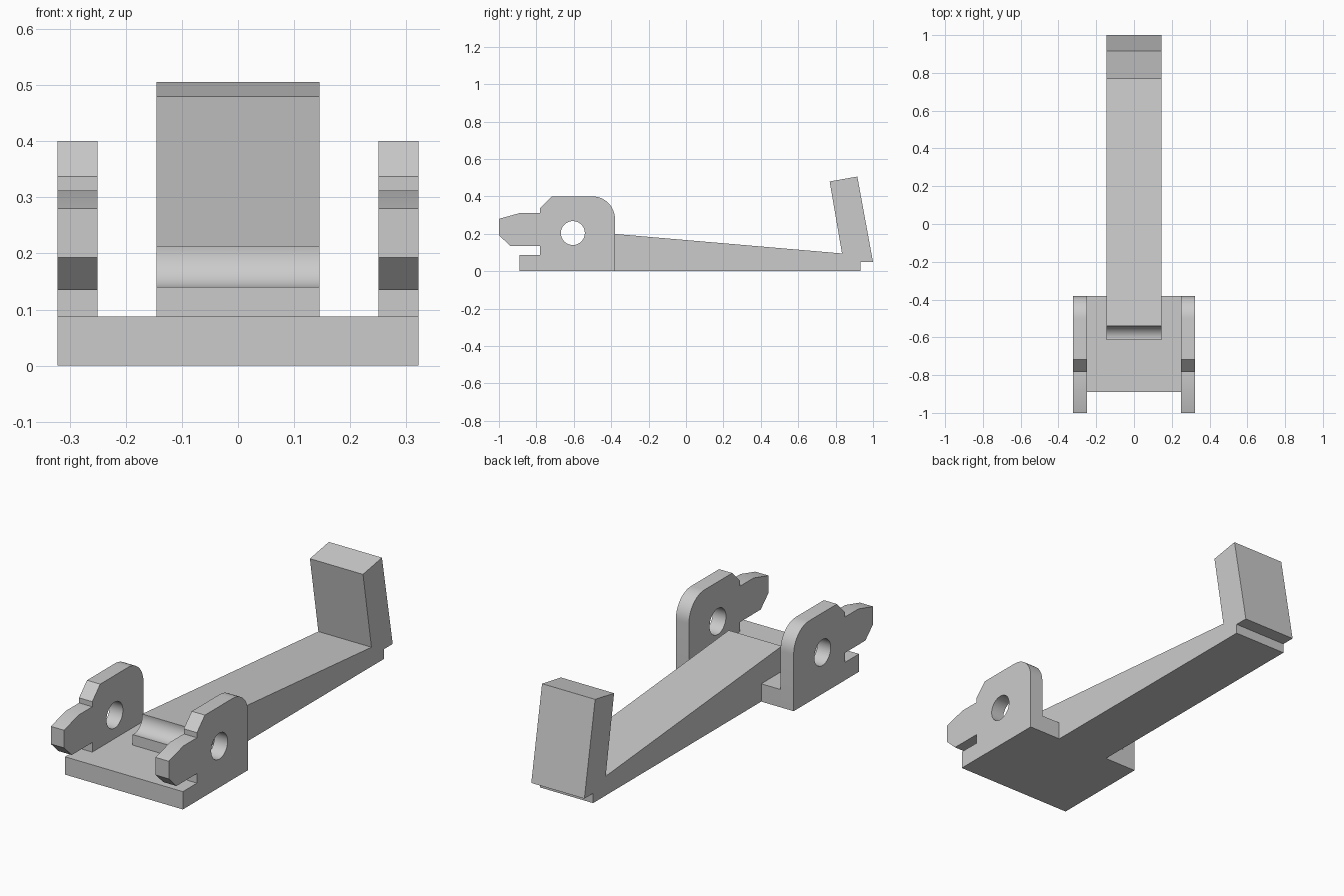
import bpy
import bmesh
from math import cos, sin, radians

if "Cube" in bpy.data.objects:
    bpy.data.objects.remove(bpy.data.objects["Cube"])

grey = bpy.data.materials.new("plain grey")
grey.use_nodes = True
COLOUR = (0.6, 0.6, 0.6, 1)
grey.diffuse_color = COLOUR
grey.node_tree.nodes["Principled BSDF"].inputs["Base Color"].default_value = COLOUR

PIVOT = (-0.605, 0.204)
HOLE_R = 0.064
HALF_W, INNER = 0.322, 0.25
FRONT, BACK, DECK = -0.89, -0.38, 0.088


def arc(centre, radius, start, end, steps):
    """Points (y, z) along a circular arc, angles in degrees."""
    angles = [radians(start + (end - start) * i / steps) for i in range(steps + 1)]
    return [(centre[0] + radius * cos(a), centre[1] + radius * sin(a)) for a in angles]


def extrude(name, profile, x0, x1):
    """Solid made by sweeping a (y, z) profile from x0 to x1."""
    bm = bmesh.new()
    face = bm.faces.new([bm.verts.new((x0, y, z)) for y, z in profile])
    swept = bmesh.ops.extrude_face_region(bm, geom=[face])["geom"]
    verts = [v for v in swept if isinstance(v, bmesh.types.BMVert)]
    bmesh.ops.translate(bm, verts=verts, vec=(x1 - x0, 0, 0))
    bmesh.ops.recalc_face_normals(bm, faces=bm.faces)
    mesh = bpy.data.meshes.new(name)
    bm.to_mesh(mesh)
    bm.free()
    mesh.materials.append(grey)
    obj = bpy.data.objects.new(name, mesh)
    bpy.context.collection.objects.link(obj)
    return obj


def select_only(obj):
    bpy.ops.object.select_all(action="DESELECT")
    obj.select_set(True)
    bpy.context.view_layer.objects.active = obj


# Base plate between the cheeks
parts = [extrude("base_plate", [(FRONT, 0), (BACK, 0), (BACK, DECK), (FRONT, DECK)],
                 -INNER, INNER)]

# Hooked cheeks with rounded rear corner and pivot hole
cheek = [(FRONT, 0), (BACK, 0)]
cheek += arc((BACK - 0.12, 0.28), 0.12, 0, 90, 12)
cheek += [(-0.718, 0.4), (-0.78, 0.337), (-0.78, 0.312), (-0.885, 0.312),
          (-1, 0.28), (-1, 0.193), (-0.94, 0.135), (-0.78, 0.135),
          (-0.78, DECK), (FRONT, DECK)]
cutter = extrude("hole_cutter", arc(PIVOT, HOLE_R, 0, 352.5, 47), -0.5, 0.5)
for name, side in (("left_cheek", 1), ("right_cheek", -1)):
    obj = extrude(name, cheek, side * INNER, side * HALF_W)
    mod = obj.modifiers.new("pivot_hole", "BOOLEAN")
    mod.operation = "DIFFERENCE"
    mod.solver = "EXACT"
    mod.object = cutter
    select_only(obj)
    bpy.ops.object.modifier_apply(modifier=mod.name)
    parts.append(obj)
bpy.data.objects.remove(cutter)

# Tapered arm with a pivot saddle at the front and a tilted tab at the back
arm = [(-0.615, DECK)]
arm += arc(PIVOT, HOLE_R + 0.001, 261, 368, 16)
arm += [(0.834, 0.095), (0.768, 0.48), (0.916, 0.506), (1, 0.048),
        (0.932, 0.048), (0.932, 0), (BACK, 0), (BACK, DECK)]
parts.append(extrude("lever_arm", arm, -0.145, 0.145))

for obj in parts:
    select_only(obj)
    bpy.ops.object.shade_smooth_by_angle(angle=radians(25))
